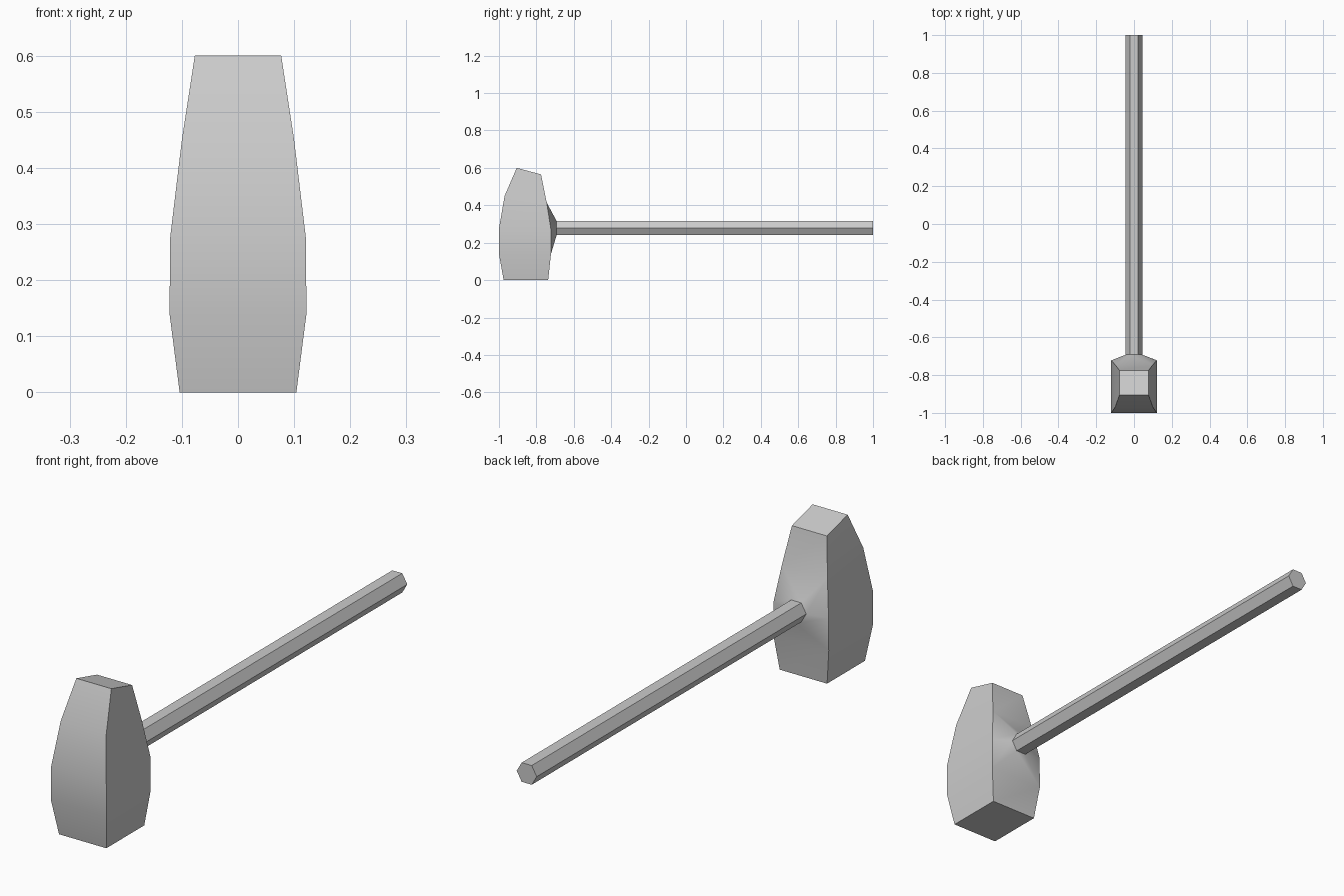
import bpy, bmesh
from math import cos, sin, pi, radians

cube = bpy.data.objects.get("Cube")
if cube:
    bpy.data.objects.remove(cube, do_unlink=True)

grey = bpy.data.materials.new("plain grey")
grey.use_nodes = True
colour = (0.6, 0.6, 0.6, 1)
grey.diffuse_color = colour
grey.node_tree.nodes["Principled BSDF"].inputs["Base Color"].default_value = colour

HANDLE_Z, COLLAR_Y = 0.278, -0.692


def finish(bm, name):
    bmesh.ops.recalc_face_normals(bm, faces=bm.faces)
    mesh = bpy.data.meshes.new(name)
    bm.to_mesh(mesh)
    bm.free()
    mesh.materials.append(grey)
    obj = bpy.data.objects.new(name, mesh)
    bpy.context.collection.objects.link(obj)
    bpy.ops.object.select_all(action='DESELECT')
    obj.select_set(True)
    bpy.context.view_layer.objects.active = obj
    bpy.ops.object.shade_smooth_by_angle(angle=radians(35))


def hexagon(bm, y):
    return [bm.verts.new((0.044 * cos(i * pi / 3), y,
                          HANDLE_Z + 0.044 * sin(i * pi / 3))) for i in range(6)]


# Head: tapered levels of half width, front (y, z) and back (y, z)
levels = [(0.104, (-0.975, 0), (-0.737, 0)),
          (0.122, (-1.0, 0.14), (-0.722, 0.14)),
          (0.121, (-1.0, 0.275), (-0.722, 0.27)),
          (0.1, (-0.97, 0.45), (-0.745, 0.415)),
          (0.077, (-0.905, 0.6), (-0.775, 0.565))]
bm = bmesh.new()
rings = [[bm.verts.new(p) for p in ((-w, *f), (w, *f), (w, *b), (-w, *b))]
         for w, f, b in levels]
bm.faces.new(rings[0])
bm.faces.new(rings[-1])
for k, (low, high) in enumerate(zip(rings, rings[1:])):
    for i in range(4):
        if i == 2 and k in (1, 2):      # opening for the collar
            continue
        j = (i + 1) % 4
        bm.faces.new((low[i], low[j], high[j], high[i]))

# Collar: flare from the back of the head to the handle
outer = [rings[2][2], rings[3][2], rings[3][3],
         rings[2][3], rings[1][3], rings[1][2]]
inner = hexagon(bm, COLLAR_Y)
for i in range(6):
    j = (i + 1) % 6
    bm.faces.new((outer[i], outer[j], inner[j], inner[i]))
finish(bm, "hammer_head")

# Handle: six-sided shaft, open where it meets the collar
bm = bmesh.new()
near, far = hexagon(bm, COLLAR_Y), hexagon(bm, 1.0)
for i in range(6):
    j = (i + 1) % 6
    bm.faces.new((near[i], near[j], far[j], far[i]))
bm.faces.new(far)
finish(bm, "handle")
